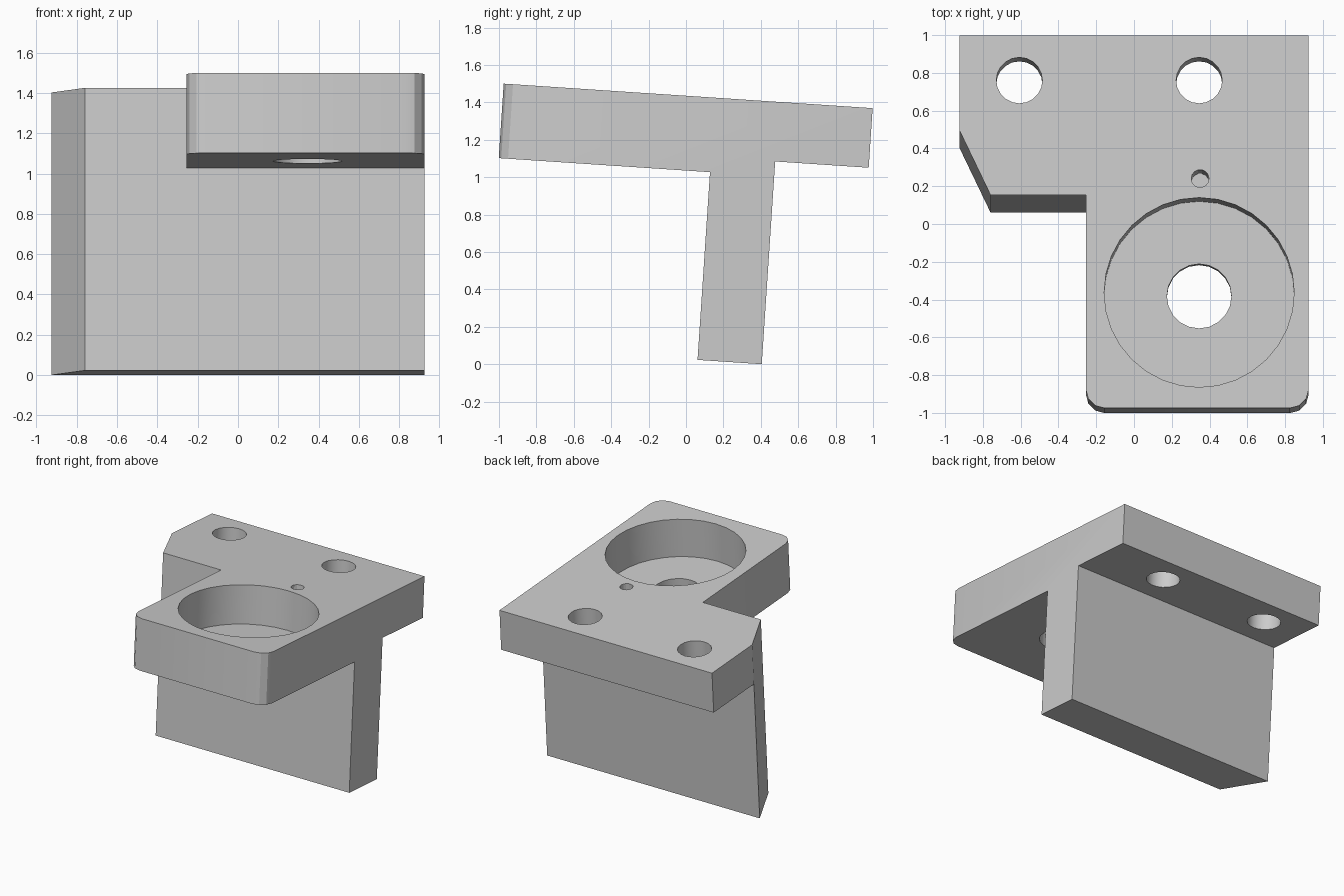
import bpy, bmesh
from math import sin, cos, radians, pi

if "Cube" in bpy.data.objects:
    bpy.data.objects.remove(bpy.data.objects["Cube"])

grey = bpy.data.materials.new("plain_grey")
grey.use_nodes = True
colour = (0.6, 0.6, 0.6, 1)
grey.diffuse_color = colour
grey.node_tree.nodes["Principled BSDF"].inputs["Base Color"].default_value = colour


def prism(name, outline, z0, z1):
    """Extrude a plan outline between two heights."""
    bm = bmesh.new()
    face = bm.faces.new([bm.verts.new((x, y, z0)) for x, y in outline])
    top = bmesh.ops.extrude_face_region(bm, geom=[face])["geom"]
    bmesh.ops.translate(bm, vec=(0, 0, z1 - z0),
                        verts=[v for v in top if isinstance(v, bmesh.types.BMVert)])
    bmesh.ops.recalc_face_normals(bm, faces=bm.faces)
    mesh = bpy.data.meshes.new(name)
    bm.to_mesh(mesh)
    bm.free()
    mesh.materials.append(grey)
    obj = bpy.data.objects.new(name, mesh)
    bpy.context.collection.objects.link(obj)
    return obj


def arc(cx, cy, r, start, end, steps):
    angles = [radians(start + (end - start) * i / steps) for i in range(steps + 1)]
    return [(cx + r * cos(a), cy + r * sin(a)) for a in angles]


def circle(cx, cy, r, sides):
    return arc(cx, cy, r, 0, 360, sides)[:-1]


def box(x0, x1, y0, y1):
    return [(x0, y0), (x1, y0), (x1, y1), (x0, y1)]


def cut(target, outline, z0, z1):
    cutter = prism("cutter", outline, z0, z1)
    cutter.hide_render = True
    mod = target.modifiers.new("cut", "BOOLEAN")
    mod.operation = "DIFFERENCE"
    mod.solver = "EXACT"
    mod.object = cutter
    bpy.context.view_layer.objects.active = target
    bpy.ops.object.modifier_apply(modifier=mod.name)
    bpy.data.objects.remove(cutter)


side, front, back, top, base = 0.925, -1.072, 0.905, 1.432, 0.027
leg_front, leg_back = 0.06, 0.404
arm_x, r = -0.255, 0.1

# Full-height block in plan: rounded front arm, chamfered left flank
plan = arc(arm_x + r, front + r, r, 180, 270, 3)
plan += arc(side - r, front + r, r, 270, 360, 3)
plan += [(side, back), (-side, back), (-side, leg_back),
         (-0.76, leg_front), (arm_x, leg_front)]
bracket = prism("tilted_bracket", plan, base, top)

# Clear the space in front of and behind the upright leg
cut(bracket, box(-1.2, 1.2, -1.3, leg_front), -0.5, 1.033)
cut(bracket, box(-1.2, 1.2, leg_back, 1.3), -0.5, 1.113)

# Round pocket with a through hole, and a small blind pin hole
hole_x, pocket_y = 0.345, -0.458
cut(bracket, circle(hole_x, pocket_y, 0.503, 32), 1.13, 2)
cut(bracket, circle(hole_x, pocket_y, 0.171, 20), 0.8, 1.3)
cut(bracket, circle(hole_x + 0.005, 0.146, 0.047, 14), 1.13, 2)

# Mounting holes at the back
for x in (-0.607, hole_x):
    cut(bracket, circle(x, 0.667, 0.122, 20), 0.8, 2)

# Lean the whole bracket
bracket.rotation_euler.x = radians(-3.8)
bpy.ops.object.select_all(action="DESELECT")
bracket.select_set(True)
bpy.context.view_layer.objects.active = bracket
bpy.ops.object.transform_apply(location=False, rotation=True, scale=False)
bpy.ops.object.shade_smooth_by_angle(angle=radians(25))
